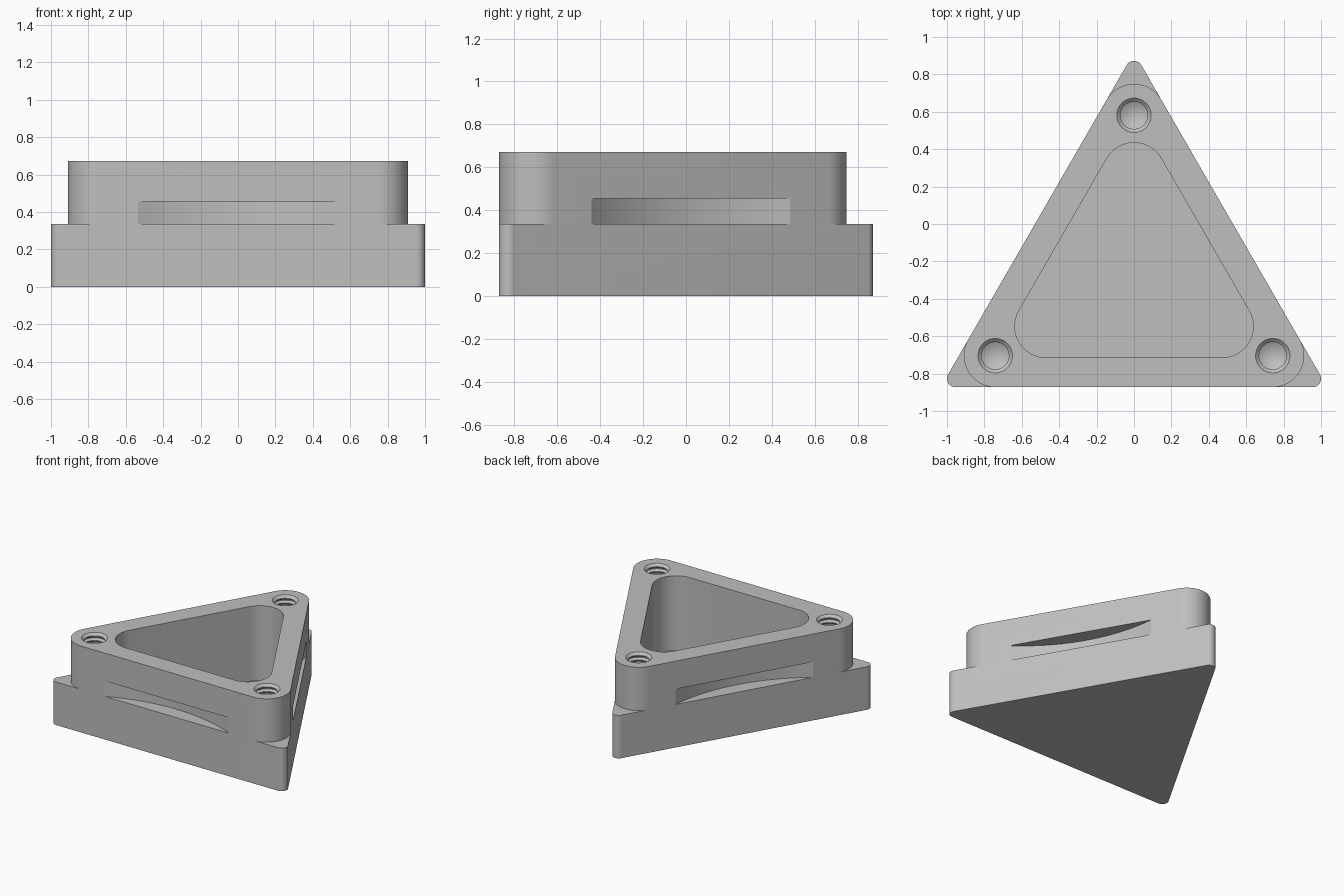
import bpy, bmesh
from math import sin, cos, pi, radians
from mathutils import Vector

cube = bpy.data.objects.get("Cube")
if cube:
    bpy.data.objects.remove(cube, do_unlink=True)

CENTER = Vector((0, -0.2756, 0))   # centroid of the triangle
INRADIUS = 0.5964
CORNER = 0.168                     # large corner rounding
STEP, TOP, FLOOR = 0.335, 0.672, 0.09
CORNERS = [radians(a) for a in (90, 210, 330)]

grey = bpy.data.materials.new("Plain grey")
grey.use_nodes = True
grey.diffuse_color = (0.52, 0.52, 0.52, 1)
grey.node_tree.nodes["Principled BSDF"].inputs["Base Color"].default_value = grey.diffuse_color


def make_object(name, bm):
    bmesh.ops.recalc_face_normals(bm, faces=bm.faces)
    mesh = bpy.data.meshes.new(name)
    bm.to_mesh(mesh)
    bm.free()
    obj = bpy.data.objects.new(name, mesh)
    bpy.context.collection.objects.link(obj)
    mesh.materials.append(grey)
    return obj


def prism(name, points, z0, z1):
    """Extrude an outline from z0 up to z1."""
    bm = bmesh.new()
    face = bm.faces.new([bm.verts.new((p.x, p.y, z0)) for p in points])
    up = bmesh.ops.extrude_face_region(bm, geom=[face])["geom"]
    bmesh.ops.translate(bm, vec=(0, 0, z1 - z0),
                        verts=[v for v in up if isinstance(v, bmesh.types.BMVert)])
    return make_object(name, bm)


def polar(center, radius, angle):
    return center + Vector((cos(angle), sin(angle), 0)) * radius


def rounded_triangle(inradius, rounding, steps=20):
    points = []
    for a in CORNERS:
        pivot = polar(CENTER, 2 * (inradius - rounding), a)
        for i in range(steps + 1):
            points.append(polar(pivot, rounding, a + (i / steps - 0.5) * 2 * pi / 3))
    return points


def lathe(name, profile, place):
    bm = bmesh.new()
    verts = [bm.verts.new((r, 0, z)) for r, z in profile]
    edges = [bm.edges.new(pair) for pair in zip(verts, verts[1:])]
    bmesh.ops.spin(bm, geom=verts + edges, cent=(0, 0, 0), axis=(0, 0, 1),
                   angle=2 * pi, steps=48)
    bmesh.ops.remove_doubles(bm, verts=bm.verts, dist=1e-5)
    bmesh.ops.translate(bm, verts=bm.verts, vec=place)
    return make_object(name, bm)


def combine(target, other, operation):
    mod = target.modifiers.new(operation, 'BOOLEAN')
    mod.operation, mod.solver, mod.object = operation, 'EXACT', other
    bpy.context.view_layer.objects.active = target
    bpy.ops.object.modifier_apply(modifier=mod.name)
    bpy.data.objects.remove(other, do_unlink=True)


# Base plate and the upper block with rounder corners
body = prism("triangular_housing", rounded_triangle(INRADIUS, 0.045), 0, STEP)
combine(body, prism("upper_block", rounded_triangle(INRADIUS, CORNER), STEP, TOP), 'UNION')

# Deep central pocket
combine(body, prism("pocket", rounded_triangle(0.439, CORNER), FLOOR, TOP + 0.1), 'DIFFERENCE')

# Shallow arc-shaped slot in each side
half, depth = 0.535, 0.115
arc = (half ** 2 + depth ** 2) / (2 * depth)
for a in CORNERS:
    pivot = polar(CENTER, INRADIUS + arc - depth, a + pi)
    disc = [polar(pivot, arc, a + i * pi / 96) for i in range(192)]
    combine(body, prism("side_slot", disc, STEP, 0.455), 'DIFFERENCE')

# Threaded screw holes with a drilled tip
minor, major, pitch, turns = 0.073, 0.09, 0.036, 9
profile = [(0, TOP + 0.05), (0.092, TOP + 0.05), (0.092, TOP), (minor, TOP - 0.018)]
z = TOP - 0.024
for i in range(turns):
    profile += [(minor, z), (major, z - 0.012), (major, z - 0.018), (minor, z - 0.03)]
    z -= pitch
profile += [(minor, z - 0.02), (0, z - 0.06)]
for a in CORNERS:
    place = polar(CENTER, 2 * (INRADIUS - CORNER), a)
    combine(body, lathe("screw_hole", profile, place), 'DIFFERENCE')

# Smooth rounded walls, keep crisp edges
bpy.ops.object.select_all(action='DESELECT')
body.select_set(True)
bpy.context.view_layer.objects.active = body
bpy.ops.object.shade_smooth_by_angle(angle=radians(20))
